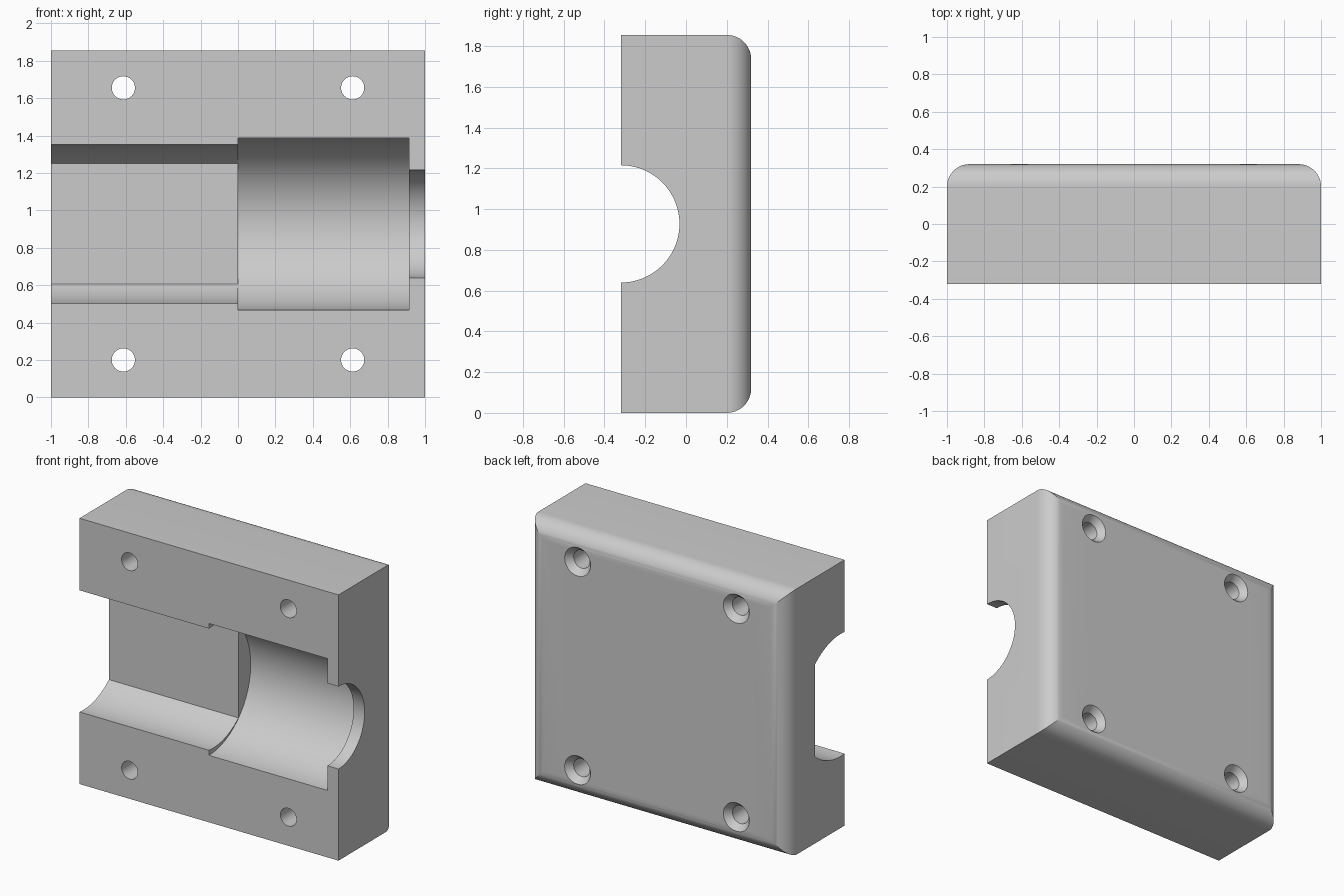
import bpy, bmesh, math

cube = bpy.data.objects.get("Cube")
if cube:
    bpy.data.objects.remove(cube, do_unlink=True)

FRONT, BACK, HEIGHT, FILLET = -0.32, 0.32, 1.855, 0.12
MID = HEIGHT / 2

grey = bpy.data.materials.new("light_grey")
grey.use_nodes = True
grey.diffuse_color = (0.6, 0.6, 0.6, 1)
grey.node_tree.nodes["Principled BSDF"].inputs["Base Color"].default_value = (0.6, 0.6, 0.6, 1)


def loft(name, rings):
    """Closed solid skinned through rings of equal point count."""
    bm = bmesh.new()
    loops = [[bm.verts.new(p) for p in ring] for ring in rings]
    n = len(loops[0])
    for a, b in zip(loops, loops[1:]):
        for i in range(n):
            j = (i + 1) % n
            bm.faces.new((a[i], a[j], b[j], b[i]))
    bm.faces.new(loops[0])
    bm.faces.new(loops[-1])
    bmesh.ops.recalc_face_normals(bm, faces=bm.faces)
    mesh = bpy.data.meshes.new(name)
    bm.to_mesh(mesh)
    bm.free()
    mesh.materials.append(grey)
    obj = bpy.data.objects.new(name, mesh)
    bpy.context.collection.objects.link(obj)
    return obj


def arc(radius, start, end, count):
    step = (end - start) / count
    return [(radius * math.cos(start + i * step), radius * math.sin(start + i * step))
            for i in range(count + 1)]


def along_x(name, profile, x0, x1):
    """Extrude a (depth, height) profile measured from the front mid line."""
    return loft(name, [[(x, FRONT + d, MID + h) for d, h in profile] for x in (x0, x1)])


# Block with the four back edges rounded
def block_ring(inset, y):
    w = 1 - inset
    return [(-w, y, inset), (w, y, inset), (w, y, HEIGHT - inset), (-w, y, HEIGHT - inset)]


rings = [block_ring(0, FRONT)]
for c, s in arc(FILLET, 0, math.pi / 2, 12):
    rings.append(block_ring(FILLET - c, BACK - FILLET + s))
block = loft("half_housing", rings)

# Stepped bore and end opening
cutters = [
    along_x("main_bore_cutter", arc(0.46, 0, math.tau, 96)[:-1], 0, 0.915),
    along_x("end_bore_cutter", arc(0.288, 0, math.tau, 72)[:-1], 0.88, 1.1),
]

# Flat-bottomed channel with curved sides
offset, radius, floor = 0.044, 0.427, 0.324
limit = math.acos((floor - offset) / radius)
sides = arc(radius, limit, math.tau - limit, 72)
cutters.append(along_x("channel_cutter", [(d + offset, h) for d, h in sides], -1.1, 0.05))

# Screw holes with countersunk backs
for x in (-0.613, 0.613):
    for z in (0.2, HEIGHT - 0.2):
        steps = ((FRONT - 0.1, 0.062), (BACK - 0.045, 0.062), (BACK, 0.1), (BACK + 0.05, 0.1))
        cutters.append(loft("screw_hole_cutter", [
            [(x + a, y, z + b) for a, b in arc(r, 0, math.tau, 40)[:-1]] for y, r in steps]))

for cutter in cutters:
    cutter.hide_render = True
    mod = block.modifiers.new(cutter.name, "BOOLEAN")
    mod.operation = "DIFFERENCE"
    mod.solver = "EXACT"
    mod.object = cutter

# Apply the cuts and drop the cutters
bpy.ops.object.select_all(action="DESELECT")
block.select_set(True)
bpy.context.view_layer.objects.active = block
for mod in list(block.modifiers):
    bpy.ops.object.modifier_apply(modifier=mod.name)
for cutter in cutters:
    bpy.data.objects.remove(cutter, do_unlink=True)
bpy.ops.object.shade_smooth_by_angle(angle=math.radians(25))
